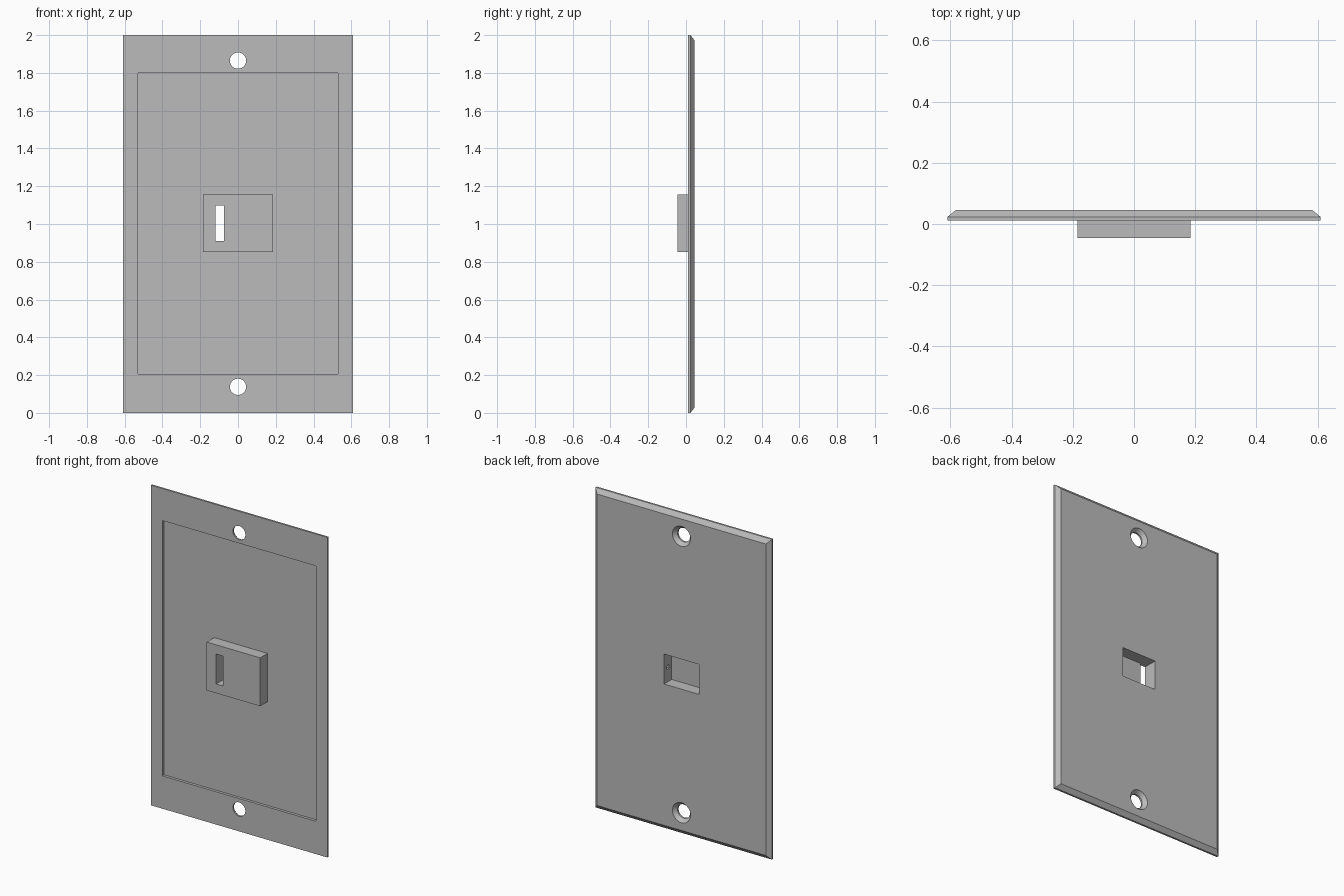
import bpy
import bmesh
from math import pi
from mathutils import Matrix, Vector

if "Cube" in bpy.data.objects:
    bpy.data.objects.remove(bpy.data.objects["Cube"], do_unlink=True)

grey = bpy.data.materials.new("plate grey")
grey.use_nodes = True
colour = (0.5, 0.5, 0.5, 1)
grey.diffuse_color = colour
grey.node_tree.nodes["Principled BSDF"].inputs["Base Color"].default_value = colour

FRONT, EDGE, BACK = 0.011, 0.023, 0.045
W, H, CHAMFER = 0.61, 2.0, 0.027


def add_object(name, bm):
    bmesh.ops.recalc_face_normals(bm, faces=bm.faces)
    mesh = bpy.data.meshes.new(name)
    bm.to_mesh(mesh)
    bm.free()
    mesh.materials.append(grey)
    obj = bpy.data.objects.new(name, mesh)
    bpy.context.collection.objects.link(obj)
    return obj


def box(name, x, y, z):
    """Box from (low, high) pairs on each axis."""
    bm = bmesh.new()
    size = Vector((x[1] - x[0], y[1] - y[0], z[1] - z[0]))
    centre = Vector((sum(x), sum(y), sum(z))) / 2
    place = Matrix.Translation(centre) @ Matrix.Diagonal(size).to_4x4()
    bmesh.ops.create_cube(bm, size=1, matrix=place)
    return add_object(name, bm)


def cone(name, z, y0, y1, r0, r1):
    """Round cutter running along y."""
    bm = bmesh.new()
    place = Matrix.Translation((0, (y0 + y1) / 2, z)) @ Matrix.Rotation(-pi / 2, 4, "X")
    bmesh.ops.create_cone(bm, cap_ends=True, segments=48, radius1=r0, radius2=r1,
                          depth=y1 - y0, matrix=place)
    return add_object(name, bm)


def combine(target, other, operation):
    """Apply a boolean and discard the second object."""
    mod = target.modifiers.new("boolean", "BOOLEAN")
    mod.operation, mod.solver, mod.object = operation, "EXACT", other
    bpy.context.view_layer.update()
    graph = bpy.context.evaluated_depsgraph_get()
    result = bpy.data.meshes.new_from_object(target.evaluated_get(graph))
    target.modifiers.clear()
    target.data = result
    bpy.data.objects.remove(other, do_unlink=True)


# Wall plate with sloped rear border
bm = bmesh.new()
rings = []
for y, inset in ((FRONT, 0), (EDGE, 0), (BACK, CHAMFER)):
    a, b, t = W - inset, inset, H - inset
    rings.append([bm.verts.new(p) for p in ((-a, y, b), (a, y, b), (a, y, t), (-a, y, t))])
bm.faces.new(rings[0])
bm.faces.new(rings[-1])
for lower, upper in zip(rings, rings[1:]):
    for i in range(4):
        j = (i + 1) % 4
        bm.faces.new((lower[i], lower[j], upper[j], upper[i]))
plate = add_object("wall_plate", bm)

# Shallow front recess and the raised housing inside it
combine(plate, box("recess", (-0.53, 0.53), (-0.1, 0.028), (0.205, 1.8)), "DIFFERENCE")
combine(plate, box("housing", (-0.185, 0.185), (-0.045, 0.037), (0.853, 1.155)), "UNION")

# Rear pocket, the slot through its floor and a small blind hole in its wall
combine(plate, box("pocket", (-0.12, 0.12), (-0.03, 0.1), (0.91, 1.097)), "DIFFERENCE")
combine(plate, box("slot", (-0.12, -0.073), (-0.1, 0.0), (0.91, 1.097)), "DIFFERENCE")
combine(plate, box("latch_hole", (0.1, 0.145), (-0.005, 0.02), (0.99, 1.014)), "DIFFERENCE")

# Countersunk screw holes
for z in (0.138, 1.865):
    combine(plate, cone("screw_hole", z, -0.1, 0.1, 0.043, 0.043), "DIFFERENCE")
    combine(plate, cone("countersink", z, 0.022, 0.068, 0.043, 0.082), "DIFFERENCE")

# Smooth the round holes while keeping edges crisp
bpy.ops.object.select_all(action="DESELECT")
plate.select_set(True)
bpy.context.view_layer.objects.active = plate
bpy.ops.object.shade_smooth_by_angle(angle=pi / 9)
